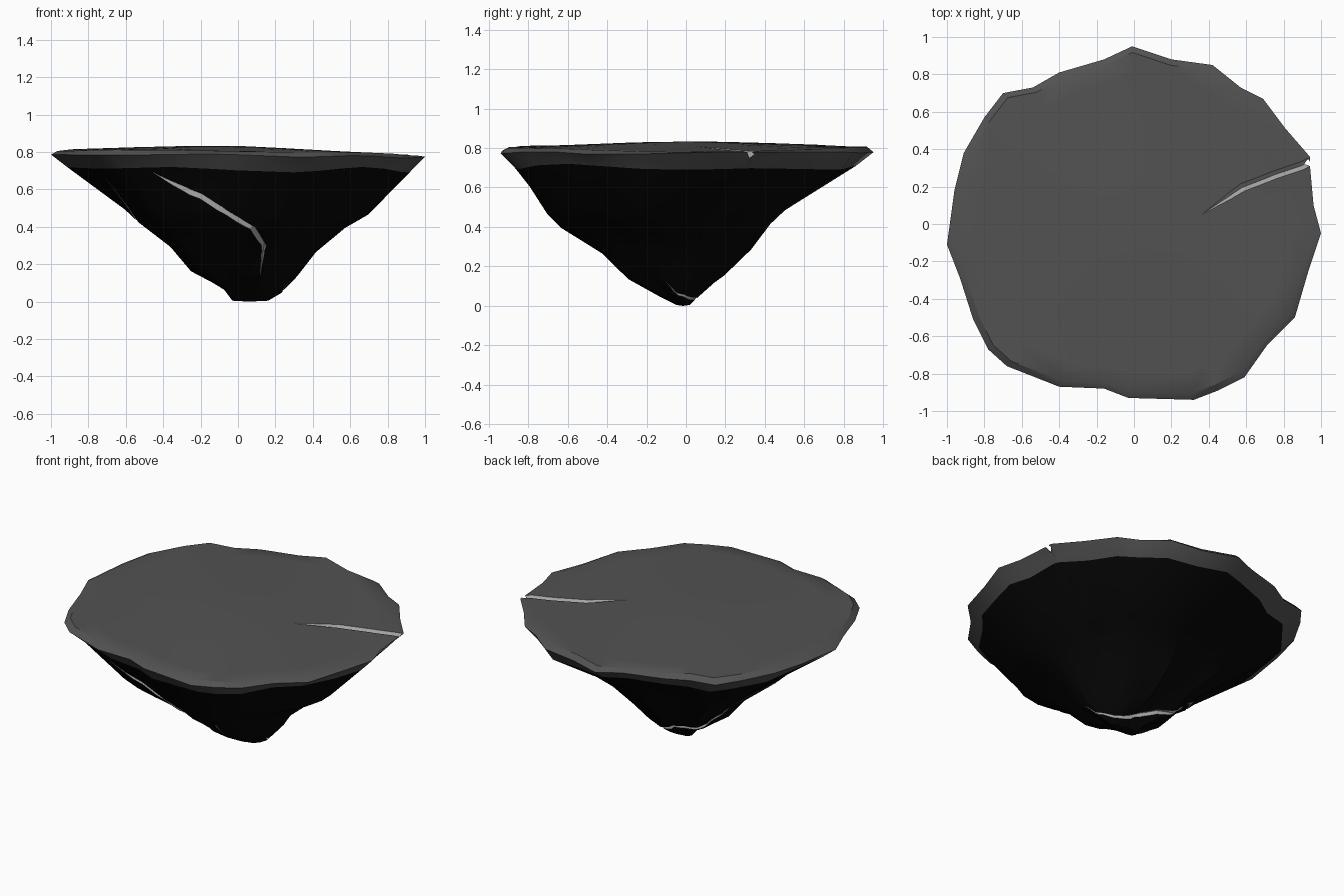
import bpy, bmesh, math, random
from mathutils import Vector
from mathutils.bvhtree import BVHTree

if "Cube" in bpy.data.objects:
    bpy.data.objects.remove(bpy.data.objects["Cube"])
random.seed(4)


def material(name, value):
    m = bpy.data.materials.new(name)
    m.use_nodes = True
    colour = (value, value, value, 1)
    m.diffuse_color = colour
    m.node_tree.nodes["Principled BSDF"].inputs["Base Color"].default_value = colour
    return m


slab_grey = material("slab grey", 0.085)
rock_black = material("rock black", 0.002)
crack_grey = material("crack light grey", 0.4)

# Rim outline, anticlockwise from the model's left
RIM = [(1, -.05), (.96, .1), (.94, .32), (.94, .36), (.81, .51), (.69, .67), (.57, .73), (.42, .85),
       (.2, .88), (-.01, .95), (-.16, .88), (-.4, .81), (-.54, .73), (-.7, .7),
       (-.8, .57), (-.91, .38), (-.96, .18), (-1, -.11), (-.93, -.29), (-.86, -.51),
       (-.78, -.67), (-.68, -.76), (-.4, -.87), (-.16, -.88), (-.03, -.93),
       (.32, -.94), (.45, -.89), (.59, -.82), (.71, -.65), (.86, -.5), (.93, -.26)]

# Rock levels: height, then extents in x and y
LEVELS = [(.705, -.9, .93, -.87, .87), (.48, -.62, .71, -.71, .5),
          (.41, -.52, .58, -.63, .43), (.28, -.37, .41, -.42, .32),
          (.15, -.25, .32, -.29, .19), (.06, -.08, .23, -.13, .07),
          (.005, -.03, .16, -.05, .02)]


def top_height(x, y):
    return .805 - .012 * x + .014 * math.sin(3 * x + 1.5 * y + 2) * math.cos(2 * y)


# Rock body: domed top, bevelled rim and narrowing underside
bm = bmesh.new()
rings = []
for s in (.3, .6, .85, .965):
    rings.append([bm.verts.new((x * s, y * s, top_height(x * s, y * s) + .015 * (1 - s)))
                  for x, y in RIM])
rings.append([bm.verts.new((x, y, .782 - .01 * x + .006 * math.sin(7 * x + 4 * y))) for x, y in RIM])
for z, x0, x1, y0, y1 in LEVELS:
    ring = []
    for i, (x, y) in enumerate(RIM):
        wobble = 1 + random.uniform(-.025, .02)
        dz = .015 * math.sin(5 * x + 3 * y) if z > .01 else 0
        ring.append(bm.verts.new(((x0 + x1) / 2 + x * wobble * (x1 - x0) / 2,
                                  (y0 + y1) / 2 + y / .945 * wobble * (y1 - y0) / 2, z + dz)))
    rings.append(ring)
n = len(RIM)
for k in range(len(rings) - 1):
    for i in range(n):
        j = (i + 1) % n
        f = bm.faces.new((rings[k][i], rings[k + 1][i], rings[k + 1][j], rings[k][j]))
        f.material_index = 1 if k >= 5 else 0
centre = bm.verts.new((0, 0, top_height(0, 0) + .015))
tip = bm.verts.new((.06, -.015, 0))
for i in range(n):
    j = (i + 1) % n
    bm.faces.new((centre, rings[0][i], rings[0][j]))
    bm.faces.new((tip, rings[-1][j], rings[-1][i])).material_index = 1
bmesh.ops.triangulate(bm, faces=[f for f in bm.faces if len(f.verts) == 4])
bmesh.ops.recalc_face_normals(bm, faces=bm.faces)
tree = BVHTree.FromBMesh(bm)
mesh = bpy.data.meshes.new("floating_rock")
bm.to_mesh(mesh)
bm.free()
for m in (slab_grey, rock_black, crack_grey):
    mesh.materials.append(m)
rock = bpy.data.objects.new("floating_rock", mesh)
bpy.context.collection.objects.link(rock)


# Cracks: tapered diamond cutters that follow the surface
def crack(name, path, width, depth, taper_end=True):
    pts = [Vector(p) for p in path]
    fine = [a.lerp(b, t / 3) for a, b in zip(pts, pts[1:]) for t in range(3)] + [pts[-1]]
    hits = [tree.find_nearest(p)[:2] for p in fine]
    cb = bmesh.new()
    loops = []
    for i, (p, nrm) in enumerate(hits):
        along = (hits[min(i + 1, len(hits) - 1)][0] - hits[max(i - 1, 0)][0]).normalized()
        side = along.cross(nrm).normalized()
        t = i / (len(hits) - 1)
        w = max(.08, min(1, 3.5 * t, 3.5 * (1 - t) if taper_end else 1))
        loops.append([cb.verts.new(p + o) for o in
                      (side * width * w, nrm * .05, -side * width * w, -nrm * depth * w)])
    for a, b in zip(loops, loops[1:]):
        for i in range(4):
            j = (i + 1) % 4
            cb.faces.new((a[i], a[j], b[j], b[i]))
    cb.faces.new(loops[0][::-1])
    cb.faces.new(loops[-1])
    bmesh.ops.triangulate(cb, faces=cb.faces)
    bmesh.ops.recalc_face_normals(cb, faces=cb.faces)
    cm = bpy.data.meshes.new(name)
    cb.to_mesh(cm)
    cb.free()
    cm.materials.append(crack_grey)
    cutter = bpy.data.objects.new(name, cm)
    bpy.context.collection.objects.link(cutter)
    cutter.hide_render = True
    mod = rock.modifiers.new(name, 'BOOLEAN')
    mod.object = cutter
    mod.operation = 'DIFFERENCE'
    mod.solver = 'EXACT'
    mod.use_self = True
    mod.material_mode = 'TRANSFER'
    bpy.context.view_layer.objects.active = rock
    bpy.ops.object.modifier_apply(modifier=name)
    bpy.data.objects.remove(cutter)


crack("top_crack", [(.37, .055, .82), (.58, .195, .81), (.76, .265, .8), (.97, .335, .8)],
      .022, .035, False)
crack("left_crack", [(.96, .335, .8), (.88, .32, .68), (.68, .28, .52), (.45, .2, .32)],
      .022, .03)
crack("front_crack", [(-.47, -.78, .66), (-.36, -.77, .6), (-.2, -.74, .54), (.08, -.6, .41),
                      (.14, -.47, .31), (.12, -.28, .16)], .018, .025)
crack("wrapping_crack", [(-.72, -.45, .66), (-.58, -.3, .52), (-.47, -.02, .38), (-.3, .1, .22),
                         (-.08, .13, .11), (.07, .06, .06), (.2, -.02, .08), (.28, -.1, .13)],
      .015, .02)

# Smooth shading with sharp creases
bpy.ops.object.select_all(action='DESELECT')
rock.select_set(True)
bpy.context.view_layer.objects.active = rock
bpy.ops.object.shade_smooth_by_angle(angle=math.radians(30))
